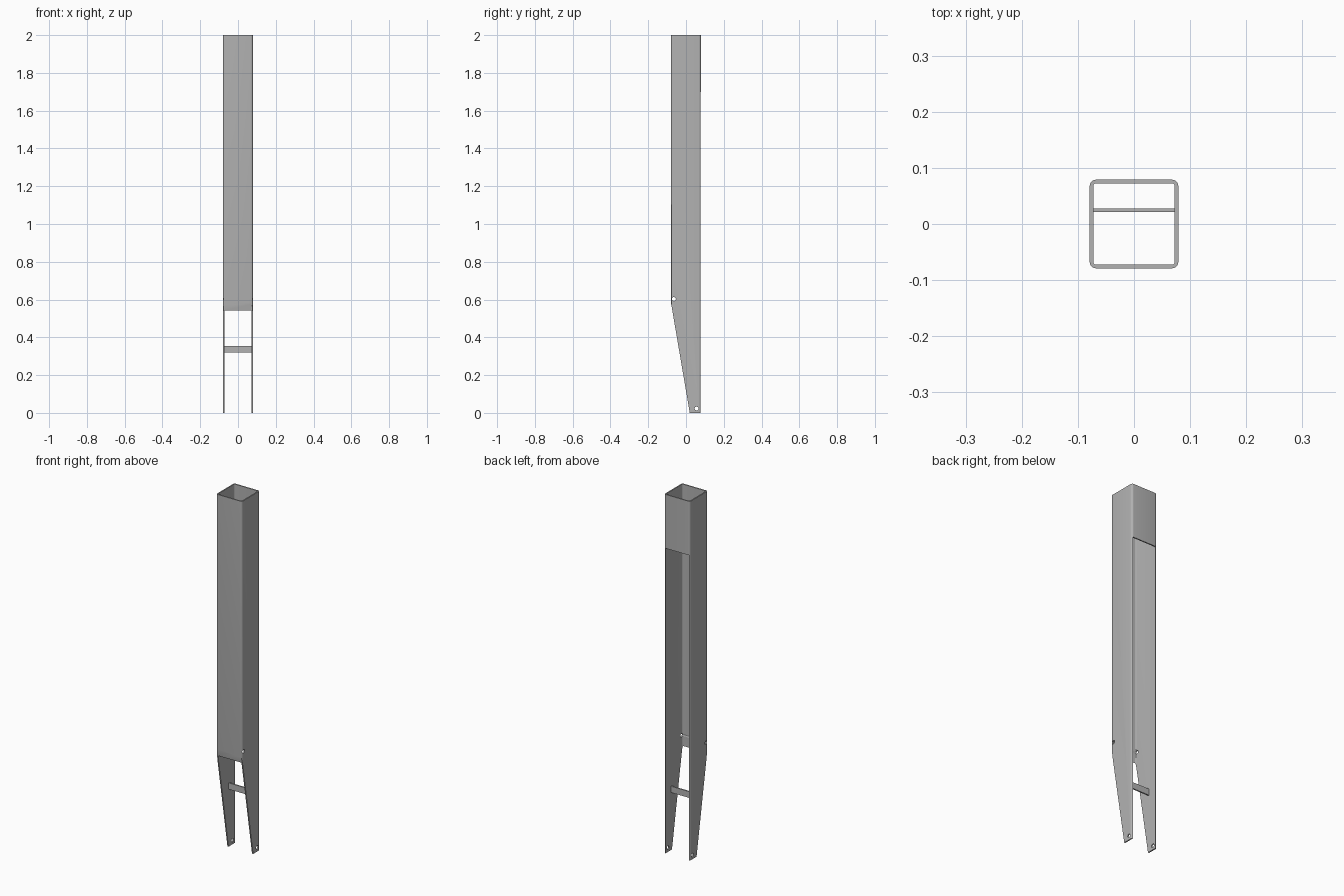
import bpy, bmesh
from math import cos, sin, pi

HALF, WALL, RADIUS, HEIGHT = 0.079, 0.0065, 0.011, 2.0
INNER = HALF - WALL

cube = bpy.data.objects.get("Cube")
if cube:
    bpy.data.objects.remove(cube, do_unlink=True)

steel = bpy.data.materials.new("grey_steel")
steel.use_nodes = True
steel.diffuse_color = (0.45, 0.45, 0.45, 1)
steel.node_tree.nodes["Principled BSDF"].inputs["Base Color"].default_value = (0.45, 0.45, 0.45, 1)


def make_object(name, bm):
    bmesh.ops.recalc_face_normals(bm, faces=bm.faces)
    mesh = bpy.data.meshes.new(name)
    bm.to_mesh(mesh)
    bm.free()
    mesh.materials.append(steel)
    obj = bpy.data.objects.new(name, mesh)
    bpy.context.collection.objects.link(obj)
    return obj


def box(name, low, high):
    bm = bmesh.new()
    bmesh.ops.create_cube(bm, size=1)
    for v in bm.verts:
        v.co = [(a + b) / 2 + c * (b - a) for a, b, c in zip(low, high, v.co)]
    return make_object(name, bm)


def side_prism(name, outline, reach):
    """Extrude a (y, z) outline through x from -reach to +reach."""
    bm = bmesh.new()
    face = bm.faces.new([bm.verts.new((-reach, y, z)) for y, z in outline])
    new = bmesh.ops.extrude_face_region(bm, geom=[face])["geom"]
    verts = [g for g in new if isinstance(g, bmesh.types.BMVert)]
    bmesh.ops.translate(bm, verts=verts, vec=(2 * reach, 0, 0))
    return make_object(name, bm)


def rounded_square(half, radius, steps=6):
    points = []
    for quarter, (sx, sy) in enumerate([(1, 1), (-1, 1), (-1, -1), (1, -1)]):
        for i in range(steps + 1):
            a = (quarter + i / steps) * pi / 2
            points.append((sx * (half - radius) + radius * cos(a),
                           sy * (half - radius) + radius * sin(a)))
    return points


# Square tube: outer and inner rounded loops joined into a hollow wall
bm = bmesh.new()
loops = [[bm.verts.new((x, y, z)) for x, y in rounded_square(half, radius)]
         for half, radius, z in [(HALF, RADIUS, 0), (HALF, RADIUS, HEIGHT),
                                 (INNER, RADIUS - WALL, HEIGHT), (INNER, RADIUS - WALL, 0)]]
count = len(loops[0])
for k in range(4):
    a, b = loops[k], loops[(k + 1) % 4]
    for i in range(count):
        j = (i + 1) % count
        bm.faces.new((a[i], a[j], b[j], b[i]))
tube = make_object("square_tube_post", bm)

# Cutters: slanted foot, long rear opening, pin holes through both sides
cutters = [
    side_prism("foot_cutter", [(-0.096, 0.68), (-0.2, 0.68), (-0.2, -0.118), (0.04, -0.118)], 0.2),
    box("rear_opening_cutter", (-INNER, 0.055, -0.1), (INNER, 0.2, 1.7)),
]
for label, y0, z0 in [("upper", -0.064, 0.603), ("lower", 0.056, 0.023)]:
    circle = [(y0 + 0.01 * cos(i * pi / 12), z0 + 0.01 * sin(i * pi / 12)) for i in range(24)]
    cutters.append(side_prism(label + "_pin_hole_cutter", circle, 0.2))

for cutter in cutters:
    cutter.hide_render = True
    mod = tube.modifiers.new(cutter.name, "BOOLEAN")
    mod.operation, mod.solver, mod.object = "DIFFERENCE", "EXACT", cutter

# Bake the cuts and drop the cutters
evaluated = tube.evaluated_get(bpy.context.evaluated_depsgraph_get())
baked = bpy.data.meshes.new_from_object(evaluated)
tube.modifiers.clear()
tube.data = baked
for cutter in cutters:
    bpy.data.objects.remove(cutter, do_unlink=True)

# Flat brace between the two legs
box("leg_cross_brace", (-INNER, 0.021, 0.32), (INNER, 0.028, 0.355))

# Smooth rounded corners, sharp cut edges
bpy.ops.object.select_all(action="DESELECT")
tube.select_set(True)
bpy.context.view_layer.objects.active = tube
bpy.ops.object.shade_smooth_by_angle(angle=pi / 6)
